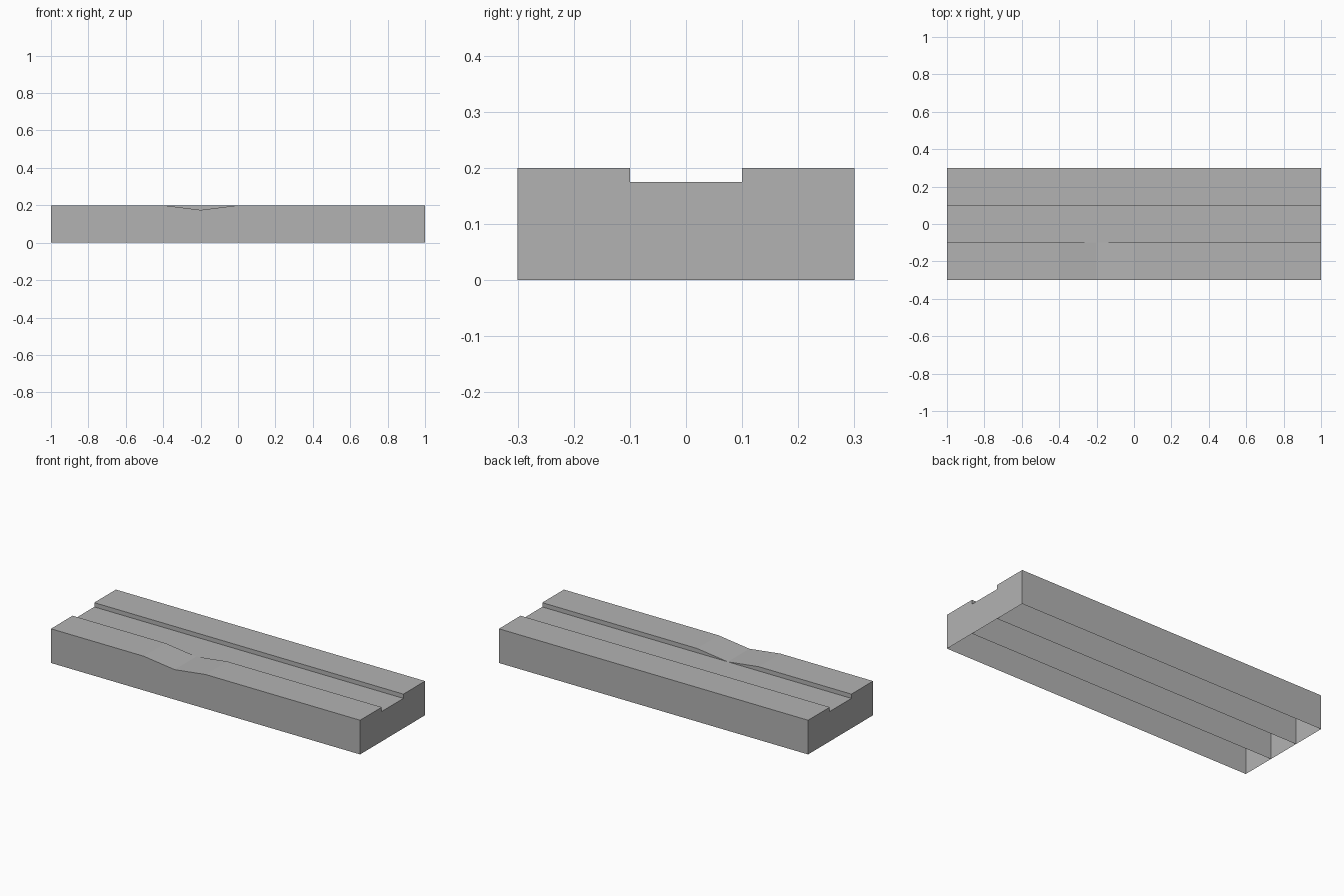
import bpy
import bmesh

old = bpy.data.objects.get("Cube")
if old:
    bpy.data.objects.remove(old, do_unlink=True)

grey = bpy.data.materials.new("plain grey")
grey.use_nodes = True
colour = (0.45, 0.45, 0.45, 1)
grey.diffuse_color = colour
grey.node_tree.nodes["Principled BSDF"].inputs["Base Color"].default_value = colour

HALF = 1.0
RIM, GROOVE = 0.2, 0.175


def strip(name, y_front, y_back, top, side_walls):
    """Lengthwise strip open underneath: side walls, ends and a top along a profile."""
    bm = bmesh.new()
    outline = [(-HALF, 0), *top, (HALF, 0)]
    front = [bm.verts.new((x, y_front, z)) for x, z in outline]
    back = [bm.verts.new((x, y_back, z)) for x, z in outline]
    for i in range(len(outline) - 1):
        bm.faces.new((front[i], front[i + 1], back[i + 1], back[i]))
    if side_walls:
        bm.faces.new(front[::-1])
        bm.faces.new(back)
    mesh = bpy.data.meshes.new(name)
    bm.to_mesh(mesh)
    bm.free()
    mesh.materials.append(grey)
    obj = bpy.data.objects.new(name, mesh)
    bpy.context.collection.objects.link(obj)
    return obj


# Front strip with a shallow V dip down to the groove floor
strip("front_rail", -0.3, -0.1,
      [(-HALF, RIM), (-0.4, RIM), (-0.2, GROOVE), (0, RIM), (HALF, RIM)], True)
# Lower middle strip, sharing the walls of its neighbours
strip("groove_floor", -0.1, 0.1, [(-HALF, GROOVE), (HALF, GROOVE)], False)
# Straight back strip
strip("back_rail", 0.1, 0.3, [(-HALF, RIM), (HALF, RIM)], True)
